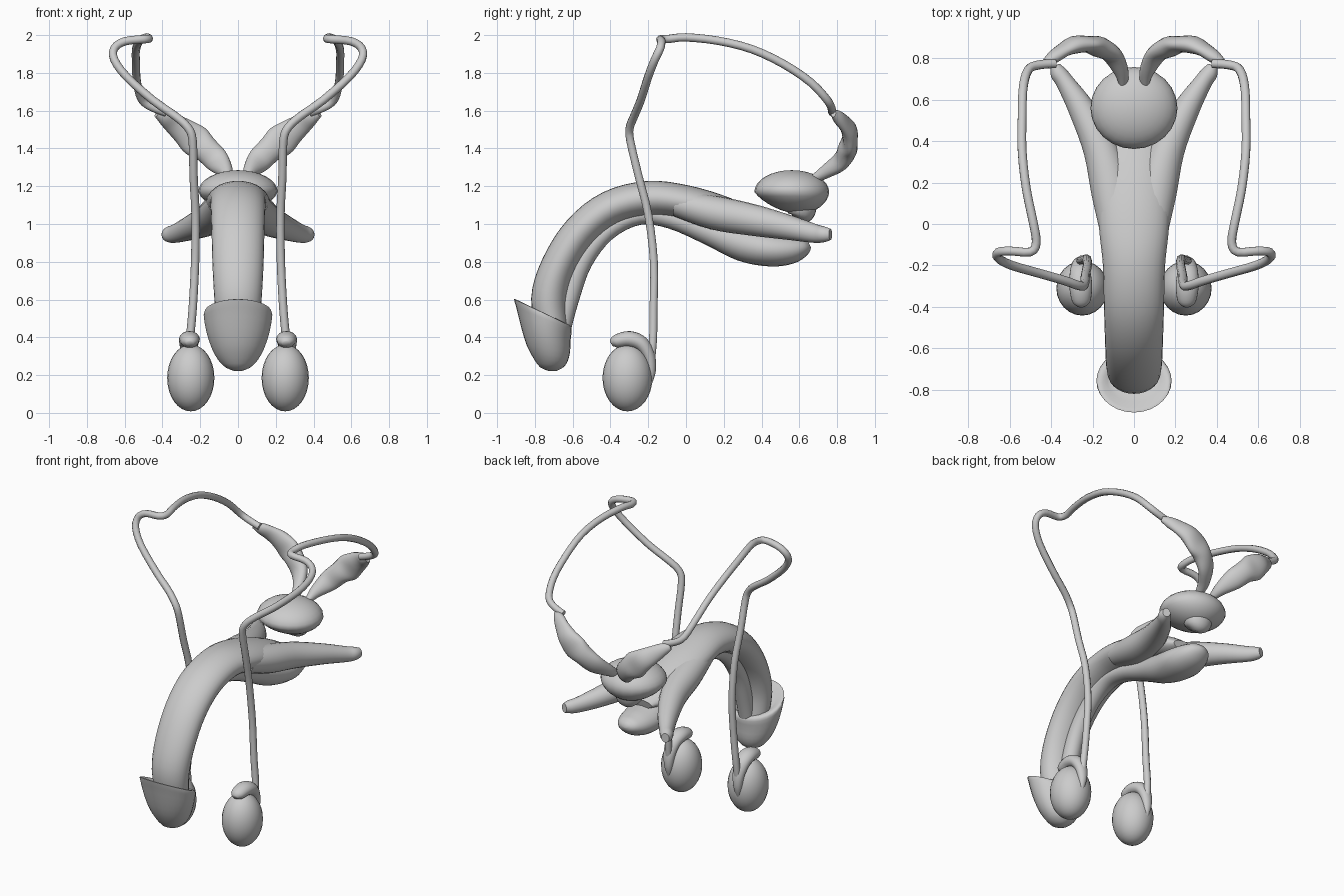
import bpy, bmesh, math
from mathutils import Vector

grey = bpy.data.materials.new("light grey")
grey.diffuse_color = (0.6, 0.6, 0.6, 1)


def finish(name, bm, mirror):
    bmesh.ops.recalc_face_normals(bm, faces=bm.faces)
    me = bpy.data.meshes.new(name)
    bm.to_mesh(me)
    bm.free()
    me.materials.append(grey)
    ob = bpy.data.objects.new(name, me)
    bpy.context.collection.objects.link(ob)
    bpy.context.view_layer.objects.active = ob
    ob.select_set(True)
    bpy.ops.object.shade_smooth_by_angle(angle=math.radians(50))
    ob.select_set(False)
    if mirror:
        ob.modifiers.new("mirror", 'MIRROR').use_mirror_merge = False
    return ob


def loft(name, rings, mirror=False, sides=20):
    """Skin ellipses given as (centre, half-axis a, half-axis b)."""
    bm = bmesh.new()
    loops = []
    for c, a, b in rings:
        angles = [2 * math.pi * i / sides for i in range(sides)]
        loops.append([bm.verts.new(c + a * math.cos(t) + b * math.sin(t)) for t in angles])
    for p, q in zip(loops, loops[1:]):
        for i in range(sides):
            j = (i + 1) % sides
            bm.faces.new((p[i], p[j], q[j], q[i]))
    bm.faces.new(loops[0])
    bm.faces.new(loops[-1])
    return finish(name, bm, mirror)


def smooth_rows(rows, steps):
    """Catmull-Rom interpolation of rows of numbers."""
    n, out = len(rows), []
    for i in range(n - 1):
        p0, p1, p2, p3 = (rows[max(i - 1, 0)], rows[i], rows[i + 1], rows[min(i + 2, n - 1)])
        for s in range(steps):
            t = s / steps
            out.append([0.5 * (2 * b + (c - a) * t + (2 * a - 5 * b + 4 * c - d) * t * t
                               + (3 * b - a - 3 * c + d) * t ** 3)
                        for a, b, c, d in zip(p0, p1, p2, p3)])
    return out + [list(rows[-1])]


def tube(name, rows, side=(1, 0, 0), mirror=False, steps=4, sides=20):
    """Sweep along rows of (x, y, z, side radius, other radius)."""
    pts = smooth_rows(rows, steps)
    pos = [Vector(p[:3]) for p in pts]
    side, rings = Vector(side), []
    for i, p in enumerate(pts):
        tan = (pos[min(i + 1, len(pos) - 1)] - pos[max(i - 1, 0)]).normalized()
        side = (side - tan * side.dot(tan)).normalized()
        rings.append((pos[i], side * max(p[3], .004), tan.cross(side) * max(p[4], .004)))
    return loft(name, rings, mirror, sides)


def ellipsoid(name, centre, radii, mirror=False, shape=None):
    bm = bmesh.new()
    bmesh.ops.create_uvsphere(bm, u_segments=24, v_segments=16, radius=1)
    for v in bm.verts:
        if shape:
            shape(v.co)
        v.co = Vector([c + r * k for c, r, k in zip(centre, radii, v.co)])
    return finish(name, bm, mirror)


# Main arched shaft, flattening towards the back
tube("shaft", [(0, -.70, .42, .11, .08), (0, -.725, .60, .125, .095), (0, -.675, .78, .135, .092),
               (0, -.56, .96, .14, .092), (0, -.40, 1.085, .145, .092), (0, -.20, 1.135, .15, .093),
               (0, 0, 1.115, .17, .09), (0, .20, 1.06, .17, .085), (0, .38, 1.0, .15, .065),
               (0, .48, .97, .08, .03)], sides=28)

# Pair of diverging rear legs
tube("rear_leg", [(.08, -.05, 1.11, .08, .07), (.105, .15, 1.06, .10, .09),
                  (.16, .36, 1.02, .085, .083), (.25, .55, .98, .065, .065),
                  (.33, .68, .95, .045, .05), (.365, .73, .945, .04, .042),
                  (.38, .765, .945, .025, .03)], mirror=True)

# Lower channel that swells into a bulb
tube("lower_channel", [(0, -.66, .42, .05, .045), (0, -.622, .60, .055, .055),
                       (0, -.55, .80, .055, .055), (0, -.42, .96, .055, .05),
                       (0, -.25, 1.045, .06, .05), (0, -.08, 1.03, .065, .055),
                       (0, .12, .96, .08, .07), (0, .30, .895, .11, .092),
                       (0, .45, .865, .13, .09), (0, .56, .865, .11, .075),
                       (0, .63, .88, .07, .045), (0, .655, .89, .02, .015)])

# Flared tip with a slanted rim: rows of y, z, x radius, y radius, tilt
tip = [(-.75, .50, .11, .08, .04), (-.765, .532, .15, .125, .06), (-.762, .532, .178, .148, .07),
       (-.752, .50, .18, .147, .06), (-.742, .42, .165, .131, .035), (-.729, .34, .138, .115, .02),
       (-.718, .28, .105, .09, .01), (-.711, .24, .065, .06, 0), (-.706, .222, .02, .02, 0)]
loft("tip", [(Vector((0, y, z)), Vector((rx, 0, 0)), Vector((0, ry, -t)))
             for y, z, rx, ry, t in smooth_rows(tip, 2)], sides=28)


# Rounded gland, narrower below
def gland_shape(co):
    if co.z < 0:
        co.x *= 1 + .2 * co.z
        co.y = co.y * (1 + .2 * co.z) - .2 * co.z


ellipsoid("gland", (0, .56, 1.17), (.21, .198, .115), shape=gland_shape)
tube("gland_neck", [(0, .61, 1.12, .1, .09), (0, .61, 1.05, .08, .07), (0, .60, 1.02, .03, .03)])

# Lumpy curved sacs behind the gland
tube("sac", [(.05, .68, 1.24, .02, .025), (.065, .745, 1.28, .04, .035), (.11, .82, 1.335, .065, .04),
             (.17, .855, 1.395, .07, .05), (.225, .868, 1.44, .085, .04), (.285, .865, 1.49, .07, .042),
             (.34, .84, 1.53, .055, .032), (.39, .805, 1.565, .04, .03), (.43, .78, 1.585, .02, .015)],
     side=(.7, 0, -.7), mirror=True)

# Long thin looping ducts
duct = [(.26, -.19, .24), (.255, -.175, .38), (.24, -.172, .55), (.227, -.17, .80), (.225, -.20, 1.05),
        (.235, -.25, 1.25), (.24, -.295, 1.44), (.265, -.298, 1.51), (.33, -.275, 1.57),
        (.45, -.24, 1.655), (.59, -.20, 1.78), (.655, -.165, 1.87), (.655, -.137, 1.93),
        (.60, -.13, 1.967), (.50, -.135, 1.978), (.472, -.09, 1.98), (.485, 0, 1.988),
        (.52, .17, 1.97), (.54, .35, 1.925), (.54, .52, 1.845), (.535, .66, 1.75),
        (.51, .745, 1.66), (.46, .768, 1.62), (.38, .775, 1.59)]
tube("duct", [p + (.022, .022) for p in duct], mirror=True, steps=3, sides=10)

# Hanging egg shapes and the caps that curl over them
ellipsoid("egg", (.25, -.31, .185), (.125, .132, .177), mirror=True)
tube("egg_cap", [(.255, -.395, .365, .02, .015), (.255, -.37, .378, .045, .035),
                 (.257, -.30, .39, .055, .043), (.26, -.235, .365, .05, .04),
                 (.26, -.195, .30, .04, .032), (.26, -.185, .22, .028, .025),
                 (.26, -.195, .15, .012, .012)], mirror=True)
